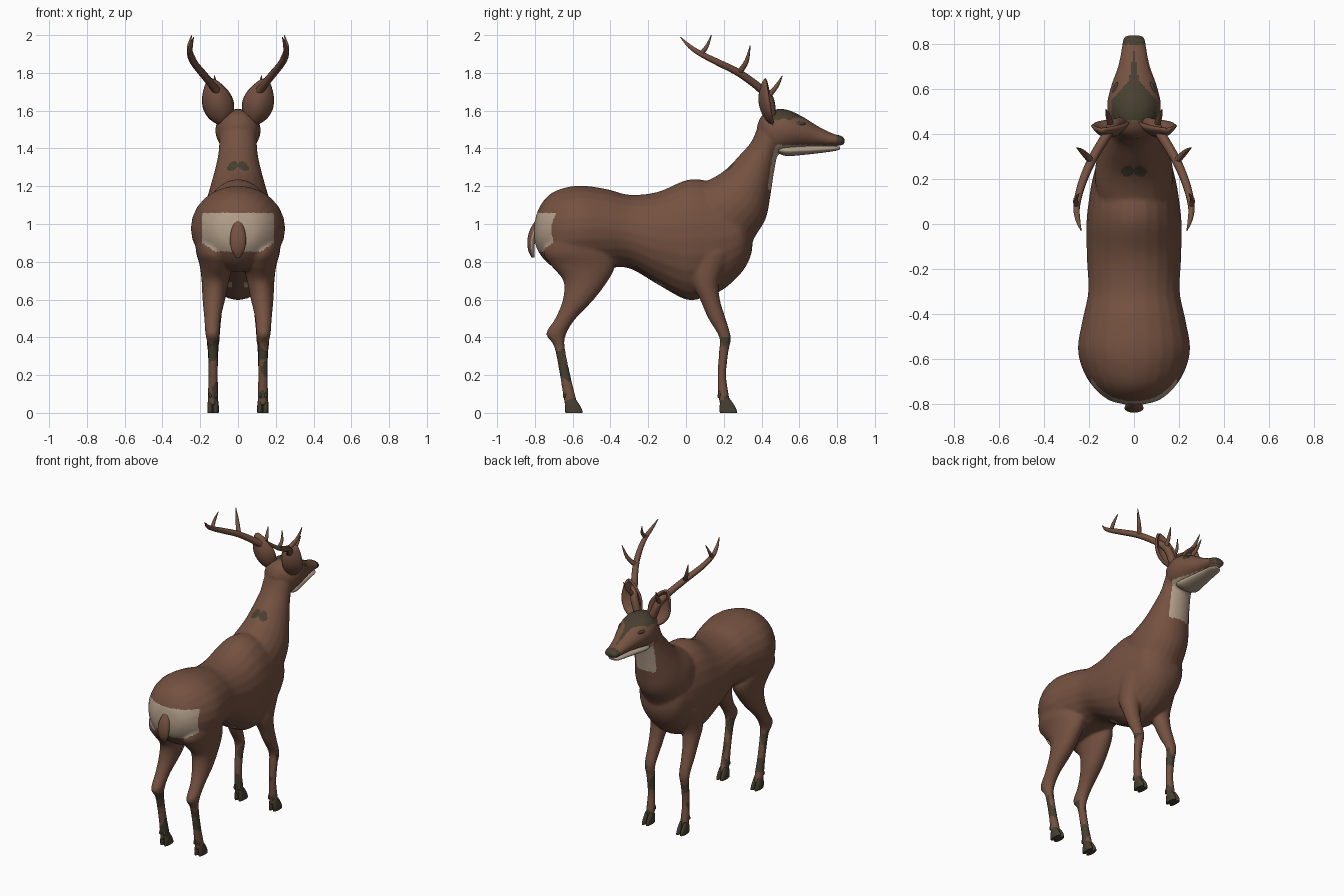
import bpy
import bmesh
import math
from mathutils import Vector, noise

if "Cube" in bpy.data.objects:
    bpy.data.objects.remove(bpy.data.objects["Cube"], do_unlink=True)


def material(name, rgb):
    mat = bpy.data.materials.new(name)
    mat.use_nodes = True
    mat.diffuse_color = (*rgb, 1)
    mat.node_tree.nodes["Principled BSDF"].inputs["Base Color"].default_value = (*rgb, 1)
    return mat


MATERIALS = [
    material("coat brown", (0.175, 0.083, 0.052)),
    material("dark grey brown", (0.062, 0.05, 0.03)),
    material("pale cream", (0.45, 0.345, 0.255)),
]
BROWN, DARK, PALE = range(3)
parts = []


def smooth_path(points, steps=5):
    """Catmull-Rom interpolation of equal-length tuples."""
    pts = [points[0], *points, points[-1]]
    result = []
    for i in range(1, len(pts) - 2):
        for k in range(steps):
            t = k / steps
            result.append([
                b + 0.5 * t * (c - a + t * (2 * a - 5 * b + 4 * c - d + t * (3 * (b - c) + d - a)))
                for a, b, c, d in zip(pts[i - 1], pts[i], pts[i + 1], pts[i + 2])])
    result.append(list(points[-1]))
    return result


def skin_rings(bm, rings, segments=24):
    """Join elliptical rings (centre, axis, axis) into a closed tube."""
    loops = []
    for centre, u, v in rings:
        angles = [2 * math.pi * k / segments for k in range(segments)]
        loops.append([bm.verts.new(centre + u * math.cos(a) + v * math.sin(a)) for a in angles])
    faces = [bm.faces.new(loops[0]), bm.faces.new(loops[-1])]
    for low, high in zip(loops, loops[1:]):
        for k in range(segments):
            n = (k + 1) % segments
            faces.append(bm.faces.new((low[k], low[n], high[n], high[k])))
    bmesh.ops.recalc_face_normals(bm, faces=faces)


def loft(bm, sections, x=0.0):
    """Sections are (y, z) of one outline, (y, z) of the other, half width, optional x."""
    rings = []
    for s in smooth_path(sections):
        a, b = Vector((0, s[0], s[1])), Vector((0, s[2], s[3]))
        offset = Vector((s[5] if len(s) > 5 else x, 0, 0))
        rings.append(((a + b) / 2 + offset, (a - b) / 2, Vector((max(s[4], 0.002), 0, 0))))
    skin_rings(bm, rings)


def leg(bm, side, rows):
    """Rows are z, front y, back y, centre x, half width."""
    loft(bm, [(f, z, b, z, w, side * x) for z, f, b, x, w in rows])


def tube(bm, side, points):
    """Round tapered tube along x, y, z, radius points."""
    path = smooth_path(points)
    spots = [Vector((side * p[0], p[1], p[2])) for p in path]
    rings = []
    for i, spot in enumerate(spots):
        tangent = spots[min(i + 1, len(spots) - 1)] - spots[max(i - 1, 0)]
        u = tangent.cross(Vector((side, 0, 0.3))).normalized()
        v = tangent.cross(u).normalized()
        r = max(path[i][3], 0.001)
        rings.append((spot, u * r, v * r))
    skin_rings(bm, rings, 12)


def finish(name, bm, colour=BROWN):
    mesh = bpy.data.meshes.new(name)
    bm.to_mesh(mesh)
    bm.free()
    obj = bpy.data.objects.new(name, mesh)
    bpy.context.collection.objects.link(obj)
    for mat in MATERIALS:
        mesh.materials.append(mat)
    for face in mesh.polygons:
        face.material_index = colour
    parts.append(obj)
    return obj


def coat_colour(c, n):
    x, y, z = abs(c.x), c.y, c.z
    # Rump patch
    if y < -0.69 and x < 0.19 and 0.855 + max(0, x - 0.12) * 0.6 < z < 1.06:
        return PALE
    # Nose, forehead blaze, nape mark
    if y > 0.8 and z > 1.432:
        return DARK
    blaze = min(0.1, max(0.012 + (0.65 - y) * 0.9, 0.02 * (0.78 - y) / 0.13))
    if 0.46 < y < 0.77 and n.z > 0.2 and x < blaze and z > min(1.55, 1.55 - (y - 0.6)):
        return DARK
    if z > 1.2 and ((x - 0.028) / 0.03) ** 2 + ((y - 0.235) / 0.024) ** 2 < 1:
        return DARK
    # Throat and muzzle underside
    if 1.18 < z < 1.41 and x < 0.075 and 0.42 + 0.17 * (z - 1.2) < y < 0.56:
        return PALE
    if y > 0.47 and z < 1.418:
        return PALE
    # Belly spots
    if abs(x - 0.05) < 0.016 and -0.16 < y < -0.11 and z < 0.72:
        return PALE
    # Blotchy lower legs
    if z < 0.4 and noise.noise(Vector((c.x * 14, y * 14, z * 11))) > 0.08:
        return DARK
    return BROWN


# Body: overlapping lofts fused into one smooth skin
bm = bmesh.new()
loft(bm, [  # torso
    (-0.805, 0.98, -0.805, 0.93, 0.03), (-0.785, 1.07, -0.785, 0.86, 0.11),
    (-0.73, 1.15, -0.73, 0.79, 0.178), (-0.65, 1.19, -0.65, 0.75, 0.228),
    (-0.55, 1.203, -0.55, 0.75, 0.25), (-0.42, 1.185, -0.42, 0.765, 0.228),
    (-0.3, 1.155, -0.3, 0.765, 0.204), (-0.15, 1.17, -0.15, 0.68, 0.21),
    (0, 1.232, 0, 0.6, 0.212), (0.1, 1.232, 0.1, 0.612, 0.202),
    (0.2, 1.2, 0.2, 0.655, 0.185), (0.28, 1.14, 0.3, 0.75, 0.155),
    (0.33, 1.03, 0.345, 0.84, 0.09), (0.345, 0.97, 0.352, 0.92, 0.03)])
loft(bm, [  # neck
    (0, 1.2, 0.3, 0.8, 0.17), (0.1, 1.225, 0.365, 0.93, 0.175),
    (0.2, 1.28, 0.423, 1.03, 0.155), (0.28, 1.36, 0.447, 1.15, 0.128),
    (0.345, 1.435, 0.467, 1.28, 0.106), (0.38, 1.51, 0.49, 1.38, 0.098),
    (0.42, 1.56, 0.53, 1.42, 0.09)])
loft(bm, [  # skull and muzzle
    (0.375, 1.52, 0.4, 1.46, 0.04), (0.4, 1.572, 0.44, 1.4, 0.09),
    (0.45, 1.603, 0.48, 1.37, 0.112), (0.53, 1.607, 0.54, 1.385, 0.12),
    (0.62, 1.567, 0.61, 1.4, 0.102), (0.7, 1.517, 0.7, 1.408, 0.072),
    (0.78, 1.478, 0.78, 1.412, 0.056), (0.82, 1.468, 0.82, 1.415, 0.051),
    (0.84, 1.452, 0.84, 1.424, 0.034)])
for side in (1, -1):
    leg(bm, side, [  # hind legs
        (0.95, -0.45, -0.72, 0.12, 0.11), (0.85, -0.4, -0.755, 0.122, 0.1),
        (0.78, -0.375, -0.715, 0.115, 0.088), (0.7, -0.413, -0.65, 0.12, 0.073),
        (0.6, -0.488, -0.652, 0.128, 0.06), (0.5, -0.583, -0.692, 0.135, 0.044),
        (0.42, -0.633, -0.74, 0.135, 0.038), (0.35, -0.642, -0.698, 0.133, 0.028),
        (0.2, -0.612, -0.668, 0.132, 0.025), (0.1, -0.588, -0.652, 0.132, 0.028),
        (0.04, -0.572, -0.642, 0.132, 0.026)])
    leg(bm, side, [  # forelegs
        (0.85, 0.25, 0.02, 0.11, 0.085), (0.7, 0.178, 0.03, 0.118, 0.07),
        (0.6, 0.18, 0.074, 0.126, 0.052), (0.5, 0.21, 0.118, 0.13, 0.042),
        (0.4, 0.237, 0.176, 0.132, 0.036), (0.32, 0.224, 0.174, 0.132, 0.029),
        (0.2, 0.213, 0.167, 0.132, 0.025), (0.1, 0.226, 0.17, 0.132, 0.028),
        (0.04, 0.236, 0.18, 0.132, 0.026)])
body = finish("body", bm)
remesh = body.modifiers.new("fuse", "REMESH")
remesh.mode = "VOXEL"
remesh.voxel_size = 0.009
relax = body.modifiers.new("relax", "SMOOTH")
relax.factor = 0.5
relax.iterations = 6
graph = bpy.context.evaluated_depsgraph_get()
skin = bpy.data.meshes.new_from_object(body.evaluated_get(graph))
body.modifiers.clear()
body.data = skin
skin.materials.clear()
for mat in MATERIALS:
    skin.materials.append(mat)
for face in skin.polygons:
    face.material_index = coat_colour(face.center, face.normal)

# Lower jaw
bm = bmesh.new()
loft(bm, [
    (0.47, 1.41, 0.48, 1.38, 0.05), (0.52, 1.418, 0.53, 1.36, 0.082),
    (0.62, 1.418, 0.62, 1.366, 0.068), (0.72, 1.416, 0.72, 1.377, 0.052),
    (0.79, 1.412, 0.79, 1.387, 0.042), (0.814, 1.41, 0.814, 1.395, 0.02)])
finish("lower_jaw", bm, PALE)

# Tail, pale underneath
bm = bmesh.new()
loft(bm, [
    (-0.8, 1.015, -0.77, 0.99, 0.025), (-0.828, 0.965, -0.79, 0.95, 0.038),
    (-0.84, 0.91, -0.8, 0.9, 0.042), (-0.835, 0.86, -0.802, 0.86, 0.034),
    (-0.817, 0.822, -0.803, 0.822, 0.01)])
tail = finish("tail", bm)
for face in tail.data.polygons:
    if face.normal.y > 0.2:
        face.material_index = PALE

for side, label in ((1, "left"), (-1, "right")):
    # Antler: main beam and three tines
    bm = bmesh.new()
    tube(bm, side, [
        (0.055, 0.45, 1.57, 0.027), (0.09, 0.44, 1.66, 0.025), (0.125, 0.39, 1.72, 0.022),
        (0.19, 0.28, 1.8, 0.02), (0.235, 0.17, 1.855, 0.018), (0.255, 0.08, 1.9, 0.015),
        (0.25, 0.02, 1.94, 0.011), (0.235, -0.03, 1.99, 0.002)])
    tube(bm, side, [(0.1, 0.43, 1.67, 0.015), (0.115, 0.48, 1.73, 0.011), (0.125, 0.51, 1.785, 0.002)])
    tube(bm, side, [(0.19, 0.28, 1.8, 0.016), (0.228, 0.32, 1.86, 0.012), (0.255, 0.34, 1.945, 0.002)])
    tube(bm, side, [(0.255, 0.08, 1.9, 0.013), (0.26, 0.11, 1.94, 0.01), (0.245, 0.135, 2.0, 0.002)])
    finish(label + "_antler", bm)

    # Ear: cupped leaf opening towards the muzzle
    bm = bmesh.new()
    base, axis = Vector((0.072, 0.465, 1.53)), Vector((0.075, -0.04, 0.235))
    across = Vector((0.95, 0, -0.3))
    rows, columns = 16, 10
    grid = []
    for i in range(rows + 1):
        t = i / rows
        width = 0.008 + 0.07 * math.sin(math.pi * t ** 0.85) ** 0.8 if 0 < i < rows else 0.006
        row = []
        for j in range(columns + 1):
            v = 2 * j / columns - 1
            p = base + axis * t + across * v * width
            p.y -= 0.7 * width * (1 - v * v)
            row.append(bm.verts.new((side * p.x, p.y, p.z)))
        grid.append(row)
    for a, b in zip(grid, grid[1:]):
        for j in range(columns):
            bm.faces.new((a[j], a[j + 1], b[j + 1], b[j]))
    bmesh.ops.recalc_face_normals(bm, faces=bm.faces[:])
    ear = finish(label + "_ear", bm)
    shell = ear.modifiers.new("thickness", "SOLIDIFY")
    shell.thickness = 0.014
    shell.offset = 0

    # Eye
    bm = bmesh.new()
    bmesh.ops.create_uvsphere(bm, u_segments=20, v_segments=12, radius=1)
    eye = finish(label + "_eye", bm, DARK)
    eye.scale = (0.012, 0.034, 0.014)
    eye.location = (side * 0.083, 0.6, 1.53)
    eye.rotation_euler.z = side * 0.3

    # Cloven hooves with dewclaws
    for place, y in (("hind", -0.64), ("front", 0.178)):
        bm = bmesh.new()
        for toe in (-0.015, 0.015):
            x = side * 0.132 + toe
            loft(bm, [(y + 0.052, 0.078, y + 0.005, 0.07, 0.011), (y + 0.075, 0.045, y, 0.035, 0.015),
                      (y + 0.09, 0.015, y, 0.01, 0.0155), (y + 0.092, 0, y + 0.002, 0, 0.015)], x)
            loft(bm, [(y + 0.015, 0.12, y - 0.002, 0.115, 0.007),
                      (y + 0.008, 0.095, y - 0.012, 0.09, 0.008),
                      (y, 0.08, y - 0.008, 0.078, 0.003)], x)
        finish(label + "_" + place + "_hoof", bm, DARK)

# Smooth shading with crisp edges
bpy.ops.object.select_all(action="DESELECT")
for obj in parts:
    obj.select_set(True)
bpy.context.view_layer.objects.active = body
bpy.ops.object.shade_smooth_by_angle(angle=math.radians(60))
